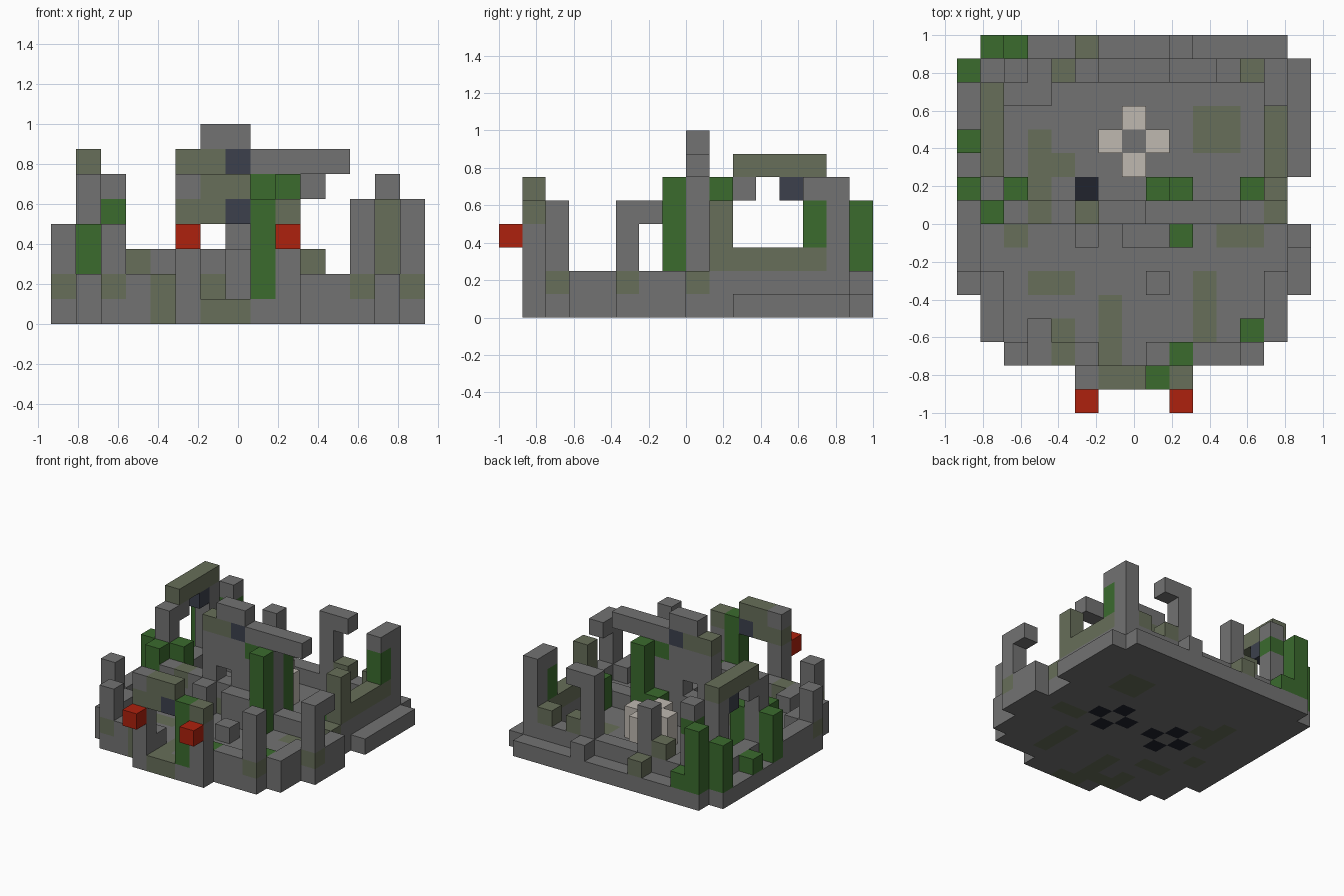
import bpy
import bmesh
from mathutils import Vector

cube = bpy.data.objects.get("Cube")
if cube:
    bpy.data.objects.remove(cube, do_unlink=True)

UNIT = 0.125
ORIGIN = Vector((-0.9375, -1.0, 0.0))
PALETTE = {
    "stone": (0.17, 0.17, 0.17),
    "mossy_stone": (0.135, 0.157, 0.10),
    "leaf_green": (0.043, 0.145, 0.027),
    "banner_red": (0.42, 0.015, 0.004),
    "pale_marble": (0.52, 0.48, 0.435),
    "slate_blue": (0.045, 0.051, 0.073),
    "dark_iron": (0.015, 0.017, 0.027),
}
COLOURS = list(PALETTE)
materials = []
for name, rgb in PALETTE.items():
    mat = bpy.data.materials.new(name)
    mat.use_nodes = True
    mat.diffuse_color = (*rgb, 1)
    shader = mat.node_tree.nodes["Principled BSDF"]
    shader.inputs["Base Color"].default_value = (*rgb, 1)
    shader.inputs["Roughness"].default_value = 0.9
    materials.append(mat)

blocks = {}  # grid cell -> (part, colour)


def span(value):
    """A single index or an inclusive (first, last) pair."""
    first, last = value if isinstance(value, tuple) else (value, value)
    return range(first, last + 1)


def box(part, colour, x, y, z):
    for i in span(x):
        for j in span(y):
            for k in span(z):
                blocks[i, j, k] = (part, colour)


def pillar(part, colour, x, y, top):
    box(part, colour, x, y, (1, top - 1))


def paint(colour, x, y, z=0):
    for i in span(x):
        for j in span(y):
            for k in span(z):
                if (i, j, k) in blocks:
                    blocks[i, j, k] = (blocks[i, j, k][0], colour)


# Floor slab with stepped outline
for inset, rows in ((5, 1), (2, 2), (1, (3, 4)), (0, (5, 14)), (1, 15)):
    box("floor", "stone", (inset, 14 - inset), rows, 0)
for j in (8, 9):
    del blocks[14, j, 0]
del blocks[9 + 1 - 1, 1, 0]
box("floor", "stone", 9, 1, 0)

# Moss on the floor
for x, y in ((3, (10, 11)), (4, 10), ((10, 11), (11, 12)), (2, 7), ((11, 12), 7),
             ((3, 4), 5), (4, (2, 3)), ((5, 6), 2), (6, (3, 4)), (10, (3, 5)),
             (3, 9), ((6, 7), 1)):
    paint("mossy_stone", x, y)

# Iron crosses sunk in the floor
for i in (5, 9):
    paint("dark_iron", (i - 1, i + 1), 8)
    paint("dark_iron", i, (7, 9))
    paint("stone", i, 8)

# Outer walls
for x in ((2, 5), (8, 12)):
    box("front_wall", "stone", x, 2, 1)
for i in (1, 13):
    box("side_wall", "stone", i, (3, 5), 1)
    box("side_wall", "stone", i, (8, 13), 1)
for i in (0, 14):
    box("side_wall", "stone", i, (5, 7), 1)
box("side_wall", "stone", 0, 8, 1)
box("back_wall", "stone", (1, 13), 14, 1)
box("back_wall", "stone", (2, 3), 13, 1)
for x, y in ((2, 2), (4, 2), (12, 2), (0, 5), (14, 5), (13, 8)):
    paint("mossy_stone", x, y, 1)
box("front_wall", "leaf_green", 12, 3, 1)
box("front_wall", "leaf_green", 9, 2, 1)
box("low_block", "stone", 3, 3, 1)
box("low_block", "stone", 8, 5, 1)

# Front pillars and the hooked side pillar
pillar("front_pillar", "stone", 2, 2, 4)
pillar("front_pillar", "stone", 12, 2, 5)
pillar("side_pillar", "stone", 0, 5, 4)
pillar("side_pillar", "stone", 14, 5, 5)
box("side_pillar", "stone", 14, 6, 4)
for x, y in ((2, 2), (12, 2), (0, 5), (14, 5)):
    paint("mossy_stone", x, y, 1)

# Gate arch with two red lanterns
for i in (5, 9):
    pillar("gate", "stone", i, 1, 4)
    box("gate_lantern", "banner_red", i, 0, 3)
box("gate", "mossy_stone", (5, 7), 1, (4, 5))
box("gate", "stone", 5, 1, 5)
box("gate", "slate_blue", 7, 1, 4)
box("gate", "mossy_stone", 9, 1, 4)
pillar("gate", "leaf_green", 8, 1, 5)

# Central keep wall with window, long beam and crest
box("keep", "stone", (2, 4), 8, (1, 2))
box("keep", "stone", (5, 9), 8, (1, 5))
box("keep", "stone", (10, 12), 8, 1)
del blocks[6, 8, 3]
box("keep_beam", "stone", (8, 11), 8, 6)
box("keep_beam", "mossy_stone", (5, 6), 8, 6)
box("keep_beam", "slate_blue", 7, 8, 6)
box("keep_crest", "stone", (6, 7), 8, 7)
paint("mossy_stone", 6, 8, 1)
paint("mossy_stone", 3, 8, 2)
paint("leaf_green", 8, 8, 5)
pillar("keep_buttress", "stone", 5, 7, 3)
pillar("keep_buttress", "stone", (7, 8), 7, 3)

# Overgrown pillars
for x, y, top in ((9, 7, 6), (9, 9, 6), (8, 9, 3), (12, 9, 3), (1, 8, 4), (2, 9, 4),
                  (0, 9, 4), (0, 11, 2), (0, 14, 4), (1, 15, 5), (2, 15, 2)):
    pillar("vine_pillar", "leaf_green", x, y, top)

# Left arch
pillar("left_arch", "stone", 1, 9, 6)
box("left_arch", "stone", 1, 10, 5)
box("left_arch", "slate_blue", 1, 12, 5)
pillar("left_arch", "stone", 1, 13, 6)
box("left_arch", "mossy_stone", 1, (10, 13), 6)

# Right ruined wall
pillar("right_ruin", "mossy_stone", 13, 9, 5)
box("right_ruin", "mossy_stone", 13, (10, 13), 2)
box("right_ruin", "leaf_green", 13, 13, (3, 4))
box("right_ruin", "stone", 13, 13, 5)
pillar("right_ruin", "stone", 13, 14, 6)
paint("stone", 13, 9, 1)

# Back pillars, hook and stubs
pillar("back_pillar", "stone", 2, 14, 6)
paint("leaf_green", 2, 14, 4)
pillar("back_pillar", "stone", 5, 14, 5)
pillar("back_pillar", "stone", 9, 14, 6)
box("back_pillar", "stone", 10, 14, 5)
for i in (4, 10, 12):
    box("back_stub", "mossy_stone", i, 14, 2)
box("back_stub", "mossy_stone", 5, 15, 1)
box("back_stub", "stone", 9, 15, 1)

# Marble fountain cross
box("fountain", "pale_marble", (6, 8), 11, (1, 2))
box("fountain", "pale_marble", 7, (10, 12), (1, 2))
paint("stone", 7, 11, (1, 2))

# Build each part from its exposed block faces
SIDES = [Vector(v) for v in ((1, 0, 0), (-1, 0, 0), (0, 1, 0), (0, -1, 0), (0, 0, 1), (0, 0, -1))]
for part in sorted({entry[0] for entry in blocks.values()}):
    bm = bmesh.new()
    for cell, (owner, colour) in blocks.items():
        if owner != part:
            continue
        centre = Vector(cell) + Vector((0.5, 0.5, 0.5))
        for side in SIDES:
            if tuple(int(c + s) for c, s in zip(cell, side)) in blocks:
                continue
            u = Vector((side.y, side.z, side.x))
            v = side.cross(u)
            corners = [(-u - v), (u - v), (u + v), (v - u)]
            verts = [bm.verts.new(ORIGIN + (centre + (side + c) / 2) * UNIT) for c in corners]
            bm.faces.new(verts).material_index = COLOURS.index(colour)
    bmesh.ops.remove_doubles(bm, verts=bm.verts, dist=0.001)
    mesh = bpy.data.meshes.new(part)
    bm.to_mesh(mesh)
    bm.free()
    for mat in materials:
        mesh.materials.append(mat)
    bpy.context.collection.objects.link(bpy.data.objects.new(part, mesh))
